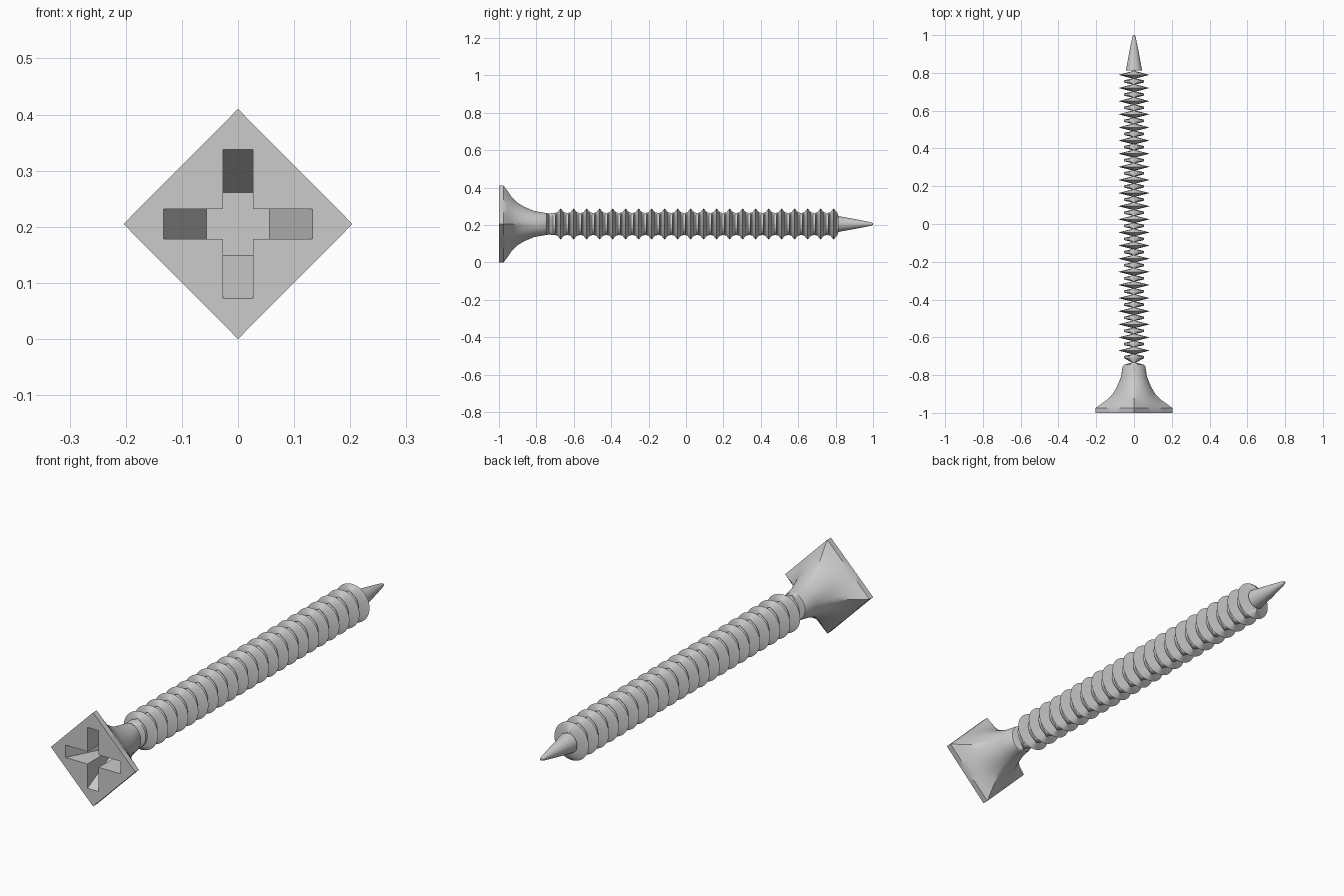
import bpy, bmesh, math

if "Cube" in bpy.data.objects:
    bpy.data.objects.remove(bpy.data.objects["Cube"])

Z = 0.205          # height of the screw axis
N = 48             # sides around the axis


def loft(name, stations, angle=35):
    """Closed skin along y. Station: y, x radius, z radius, diamond blend (0 round, 1 square)."""
    bm = bmesh.new()
    rings = []
    for y, rx, rz, sq in stations:
        ring = []
        for i in range(N):
            a = 2 * math.pi * i / N
            c, s = math.cos(a), math.sin(a)
            k = (1 - sq) + sq / (abs(c) + abs(s))
            ring.append(bm.verts.new((rx * c * k, y, Z + rz * s * k)))
        rings.append(ring)
    for a, b in zip(rings, rings[1:]):
        for i in range(N):
            j = (i + 1) % N
            bm.faces.new((a[i], a[j], b[j], b[i]))
    bm.faces.new(rings[0])
    bm.faces.new(rings[-1])
    return finish(bm, name, angle)


def finish(bm, name, angle=35):
    bmesh.ops.recalc_face_normals(bm, faces=bm.faces)
    me = bpy.data.meshes.new(name)
    bm.to_mesh(me)
    bm.free()
    ob = bpy.data.objects.new(name, me)
    bpy.context.collection.objects.link(ob)
    if angle:
        smooth(ob, angle)
    return ob


def smooth(ob, angle):
    bpy.ops.object.select_all(action='DESELECT')
    ob.select_set(True)
    bpy.context.view_layer.objects.active = ob
    bpy.ops.object.shade_smooth_by_angle(angle=math.radians(angle))


def slot_cutter(name, vertical):
    """Tapered slab for one arm pair of the cross recess."""
    bm = bmesh.new()
    y0, y1, w = -1.02, -0.85, 0.027
    ends = [(y0, 0.143), (y1, 0.056)]
    rings = []
    for y, e in ends:
        ring = []
        for u, v in ((-e, -w), (e, -w), (e, w), (-e, w)):
            x, z = (v, u) if vertical else (u, v)
            ring.append(bm.verts.new((x, y, Z + z)))
        rings.append(ring)
    for i in range(4):
        j = (i + 1) % 4
        bm.faces.new((rings[0][i], rings[0][j], rings[1][j], rings[1][i]))
    bm.faces.new(rings[0])
    bm.faces.new(rings[1])
    ob = finish(bm, name, None)
    ob.hide_render = True
    return ob


# Diamond head flaring down to a round neck
head = loft("head", [
    (-1.0, 0.204, 0.205, 1), (-0.975, 0.204, 0.205, 1), (-0.955, 0.178, 0.178, 0.9),
    (-0.93, 0.142, 0.142, 0.65), (-0.90, 0.113, 0.113, 0.4), (-0.865, 0.092, 0.092, 0.15),
    (-0.81, 0.069, 0.069, 0), (-0.755, 0.060, 0.060, 0), (-0.745, 0.053, 0.060, 0),
    (-0.733, 0.008, 0.055, 0)])

# Cross recess
for vertical in (True, False):
    cutter = slot_cutter("recess_cutter", vertical)
    mod = head.modifiers.new("recess", 'BOOLEAN')
    mod.operation = 'DIFFERENCE'
    mod.solver = 'EXACT'
    mod.object = cutter
    bpy.context.view_layer.objects.active = head
    bpy.ops.object.modifier_apply(modifier=mod.name)
    bpy.data.objects.remove(cutter)
smooth(head, 35)

# Threaded shank: wide and narrow discs pinched to a thin web between them
CORE, CREST, WEB, PITCH = 0.056, 0.083, 0.008, 0.0695
stations = [(-0.735, WEB, 0.055, 0)]
for i in range(22):
    crest = -0.67 + i * PITCH
    root = crest - PITCH / 2
    stations += [
        (root - 0.006, CORE - 0.004, 0.060, 0), (root + 0.006, CORE - 0.004, 0.060, 0),
        (crest - 0.019, WEB, 0.061, 0),
        (crest, CREST, CREST, 0),
        (crest + 0.019, WEB, 0.061, 0)]
stations.append((0.815, WEB, 0.044, 0))
loft("threaded_shank", stations, 40)

# Pointed tip
loft("tip", [(0.812, 0.043, 0.043, 0), (0.90, 0.027, 0.027, 0),
             (0.985, 0.010, 0.010, 0), (1.0, 0.005, 0.005, 0)])
